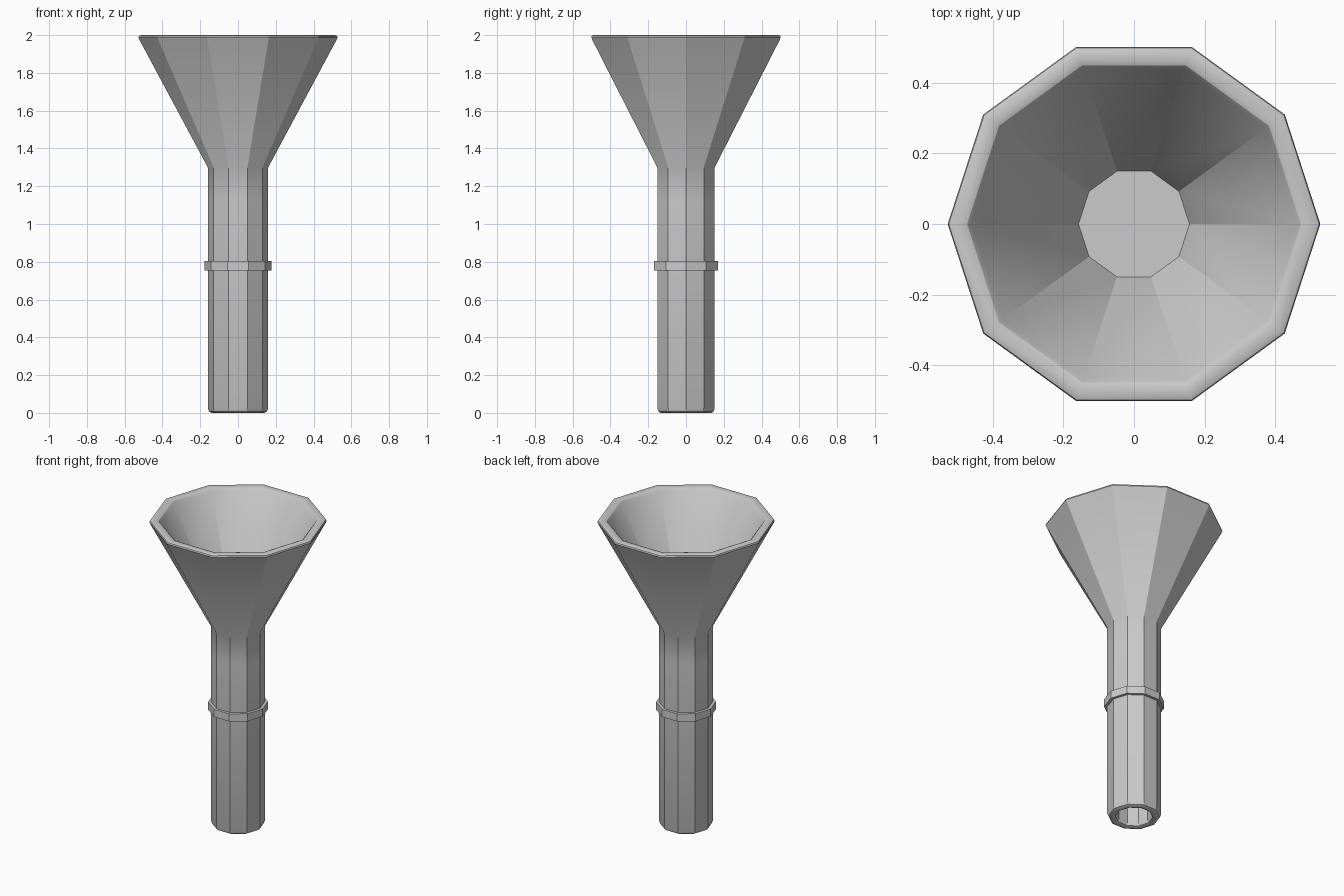
import bpy, bmesh, math

if "Cube" in bpy.data.objects:
    bpy.data.objects.remove(bpy.data.objects["Cube"])

SIDES = 10

def lathe(name, profile, closed=False):
    """Spin (radius, z) points into a ten-sided solid; open ends are capped."""
    bm = bmesh.new()
    rings = []
    for r, z in profile:
        rings.append([bm.verts.new((r * math.cos(math.tau * i / SIDES),
                                    r * math.sin(math.tau * i / SIDES), z))
                      for i in range(SIDES)])
    pairs = list(zip(rings, rings[1:]))
    if closed:
        pairs.append((rings[-1], rings[0]))
    else:
        bm.faces.new(rings[0])
        bm.faces.new(rings[-1])
    for a, b in pairs:
        for i in range(SIDES):
            j = (i + 1) % SIDES
            bm.faces.new((a[i], a[j], b[j], b[i]))
    bmesh.ops.recalc_face_normals(bm, faces=bm.faces)
    mesh = bpy.data.meshes.new(name)
    bm.to_mesh(mesh)
    bm.free()
    obj = bpy.data.objects.new(name, mesh)
    bpy.context.collection.objects.link(obj)
    bpy.ops.object.select_all(action='DESELECT')
    obj.select_set(True)
    bpy.context.view_layer.objects.active = obj
    bpy.ops.object.shade_smooth_by_angle(angle=math.radians(30))
    return obj

# Handle and flared head: bottom socket, outer wall, rounded rim, inner bowl
lathe("funnel_body", [
    (0.105, 0.20), (0.105, 0.02), (0.112, 0.006), (0.125, 0.0),
    (0.14, 0.0), (0.153, 0.007), (0.16, 0.025),
    (0.16, 1.12), (0.16, 1.30),
    (0.522, 1.975), (0.527, 1.987), (0.524, 1.996), (0.515, 2.0),
    (0.485, 2.0), (0.472, 1.995), (0.46, 1.98),
    (0.157, 1.35),
])

# Raised collar around the handle
lathe("collar", [(0.15, 0.755), (0.178, 0.755), (0.178, 0.805), (0.15, 0.805)],
      closed=True)
